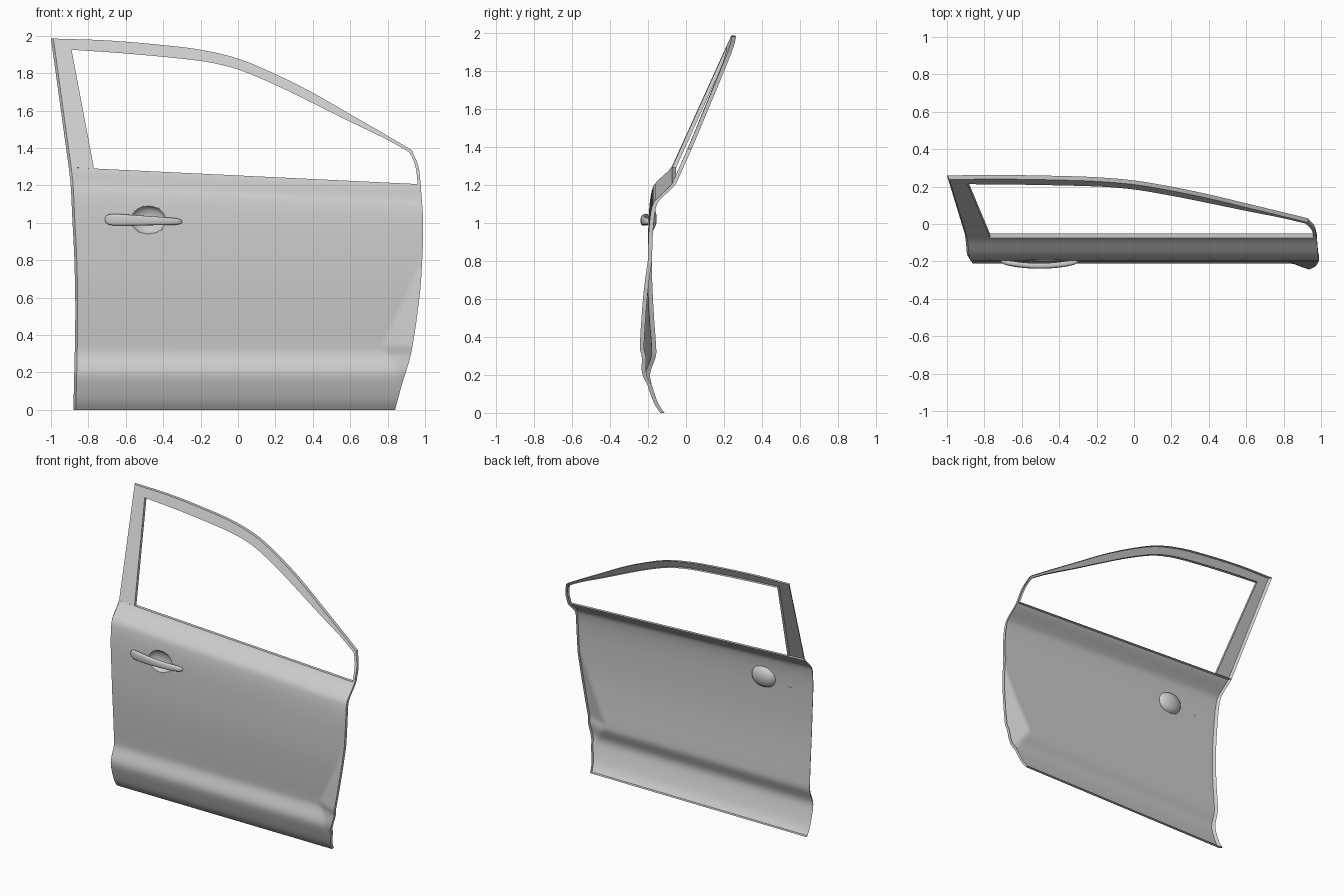
import bpy, bmesh, math

if "Cube" in bpy.data.objects:
    bpy.data.objects.remove(bpy.data.objects["Cube"], do_unlink=True)


def make_material(name, rgb):
    m = bpy.data.materials.new(name)
    m.use_nodes = True
    m.diffuse_color = (*rgb, 1)
    m.node_tree.nodes["Principled BSDF"].inputs["Base Color"].default_value = (*rgb, 1)
    return m


paint = make_material("light_grey_paint", (0.6, 0.6, 0.6))


def curve(pts):
    """Smooth function through the given (parameter, value) points."""
    def slope(i):
        a, b = pts[max(i - 1, 0)], pts[min(i + 1, len(pts) - 1)]
        return (b[1] - a[1]) / (b[0] - a[0])

    def f(t):
        t = min(max(t, pts[0][0]), pts[-1][0])
        i = 0
        while i < len(pts) - 2 and t > pts[i + 1][0]:
            i += 1
        (t0, v0), (t1, v1) = pts[i], pts[i + 1]
        h = t1 - t0
        s = (t - t0) / h
        return (v0 * (1 + 2 * s) * (1 - s) ** 2 + h * slope(i) * s * (1 - s) ** 2
                + v1 * s * s * (3 - 2 * s) + h * slope(i + 1) * s * s * (s - 1))
    return f


def spans(*stops):
    """Values from (end, steps) stops, starting at the first one."""
    vals = [stops[0]]
    for end, n in stops[1:]:
        a = vals[-1]
        vals += [a + (end - a) * k / n for k in range(1, n + 1)]
    return vals


def finish(bm, name, angle):
    me = bpy.data.meshes.new(name)
    bm.to_mesh(me)
    bm.free()
    me.materials.append(paint)
    me.shade_smooth()
    me.set_sharp_from_angle(angle=math.radians(angle))
    ob = bpy.data.objects.new(name, me)
    bpy.context.collection.objects.link(ob)
    return ob


# Outlines and the door's vertical section
section = curve([(0, -.135), (.04, -.163), (.1, -.187), (.18, -.21), (.22, -.208), (.3, -.18),
                 (.36, -.18), (.5, -.19), (.7, -.2), (.9, -.2), (1.06, -.194), (1.16, -.181),
                 (1.2, -.163), (1.27, -.09), (1.29, -.074)])
rear_edge = curve([(0, -.88), (.5, -.87), (.8, -.875), (1, -.885), (1.2, -.895), (1.29, -.905)])
front_edge = curve([(0, .84), (.13, .875), (.3, .925), (.6, .97), (.8, .985), (1, .99), (1.2, .977)])
roof_outer = curve([(-1, 1.985), (-.7, 1.975), (-.4, 1.95), (-.2, 1.925), (0, 1.878), (.2, 1.795),
                    (.4, 1.695), (.6, 1.58), (.8, 1.465), (.93, 1.388)])
roof_inner = curve([(-.89, 1.925), (-.6, 1.905), (-.3, 1.877), (-.15, 1.857), (0, 1.82), (.2, 1.737),
                    (.4, 1.64), (.6, 1.54), (.8, 1.443), (.915, 1.378)])
nose = curve([(1.2, .977), (1.3, .965), (1.388, .93)])


def belt(x):
    return 1.29 - .048 * (x + .77)


bm = bmesh.new()
cache = {}


def vert(x, y, z):
    key = (round(x, 4), round(z, 4))
    if key not in cache:
        cache[key] = bm.verts.new((x, y, z))
    return cache[key]


def skin(rows):
    for a, b in zip(rows, rows[1:]):
        for j in range(len(a) - 1):
            bm.faces.new((a[j], a[j + 1], b[j + 1], b[j]))


def body_point(u, zb):
    ramp = min(max((zb - .3) / .75, 0), 1)
    xl, xr = rear_edge(zb), front_edge(zb - .085 * ramp)
    x = xl + (xr - xl) * u
    z = zb + (belt(x) - 1.29) * ramp
    y = section(zb)
    # wheel arch flare at the front edge
    width = max(0, min((z - .15) / .18, (.8 - z) / .45, 1)) * .16
    y -= .4 * max(0, x - xr + width)
    # round finger dish behind the handle
    dx, dz = (x + .48) / .093, (z - 1.015) / .074
    r = math.hypot(dx, dz)
    if abs(r - 1) < .06:
        x, z, r = -.48 + dx / r * .093, 1.015 + dz / r * .074, 1
    if r < 1:
        y += .042 * (1 - r * r) ** .6
    return x, y, z


# Lower door panel, with columns that meet the window frame
top_l, top_r = rear_edge(1.29), front_edge(1.205)
u_pillar = (-.77 - top_l) / (top_r - top_l)
u_nose = 1 - .016 / (top_r - top_l)
cols = spans(0, (u_pillar, 4), (.16, 6), (.27, 26), (.82, 22), (u_nose, 20), (1, 1))
levels = spans(0, (.93, 48), (1.11, 24), (1.29, 16))
rows = [[vert(*body_point(u, zb)) for u in cols] for zb in levels]
skin(rows)
top = rows[-1]
pillar_col = cols.index(u_pillar)

# Window frame: pillar, roof bar and thin front strip in one band


def frame_point(x, z):
    return vert(x, -.074 + .456 * (z - belt(x)), z)


def mix(a, b, t):
    return a + (b - a) * t


band = [(top[0], top[pillar_col])]
for k in range(1, 10):
    t = k / 10
    band.append((frame_point(mix(top_l, -1, t), mix(belt(top_l), 1.985, t)),
                 frame_point(mix(-.77, -.89, t), mix(belt(-.77), 1.925, t))))
for k in range(41):
    xo, xi = mix(-1, .93, k / 40), mix(-.89, .915, k / 40)
    band.append((frame_point(xo, roof_outer(xo)), frame_point(xi, roof_inner(xi))))
for k in range(1, 8):
    zo, zi = mix(1.388, belt(.977), k / 8), mix(1.378, belt(.961), k / 8)
    band.append((frame_point(nose(zo), zo), frame_point(nose(zi) - .016, zi)))
band.append((top[-1], top[-2]))
for (o0, i0), (o1, i1) in zip(band, band[1:]):
    bm.faces.new((o0, i0, i1, o1))

# Return flange folded back from every open edge
rear_side = [r[0] for r in rows] + [b[0] for b in band[1:11]]
edges = [e for e in bm.edges if e.is_boundary]
ext = bmesh.ops.extrude_edge_only(bm, edges=edges)
for v in ext["geom"]:
    if isinstance(v, bmesh.types.BMVert):
        v.co.y += .022
for v in rear_side:
    v.co.x += .013
bmesh.ops.recalc_face_normals(bm, faces=bm.faces[:])
bm.faces.ensure_lookup_table()
if bm.faces[0].normal.y > 0:
    bmesh.ops.reverse_faces(bm, faces=bm.faces[:])
finish(bm, "door_panel_and_window_frame", 35)

# Bowed pull handle, taller at its rear end
bm = bmesh.new()
rings = []
steps, sides = 32, 20
for k in range(steps + 1):
    t = -math.cos(math.pi * k / steps) * .999
    s = (t + 1) / 2
    cap = (1 - abs(t) ** 10) ** .5
    half = mix(.034, .019, min(1, s * 1.1)) * cap
    ring = []
    for j in range(sides):
        a = 2 * math.pi * j / sides
        c, d = math.cos(a), math.sin(a)
        y = -.2 - .024 * (1 - t * t) + .015 * math.copysign(abs(c) ** .7, c) * cap
        z = mix(1.018, 1.006, s) + half * math.copysign(abs(d) ** .7, d)
        ring.append(bm.verts.new((mix(-.712, -.298, s), min(y, -.196), z)))
    rings.append(ring)
for a, b in zip(rings, rings[1:]):
    for j in range(sides):
        bm.faces.new((a[j], a[(j + 1) % sides], b[(j + 1) % sides], b[j]))
bm.faces.new(rings[0])
bm.faces.new(rings[-1])
bmesh.ops.recalc_face_normals(bm, faces=bm.faces[:])
finish(bm, "door_handle", 45)
